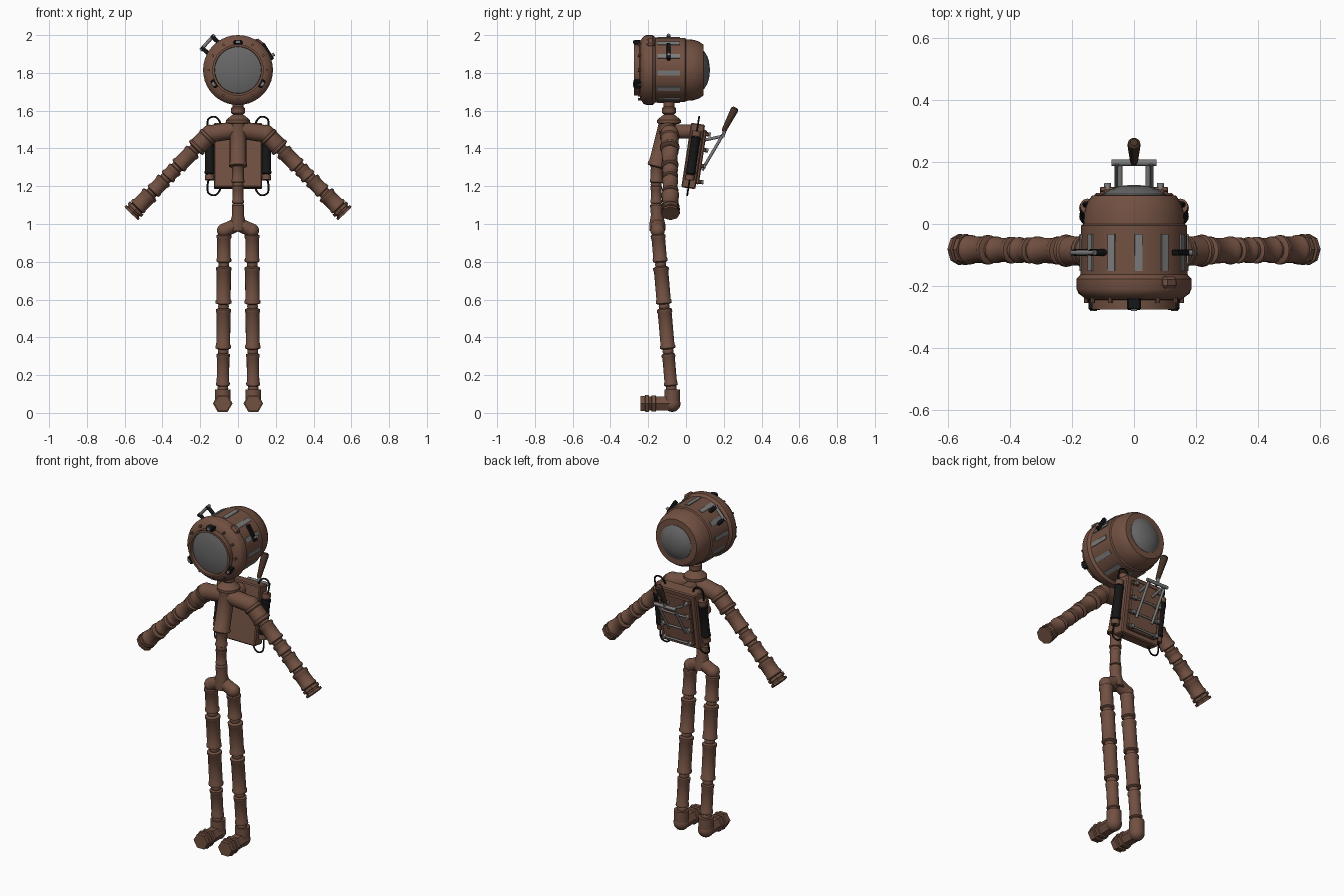
import bpy, bmesh, math
from mathutils import Vector, Matrix

cube = bpy.data.objects.get("Cube")
if cube:
    bpy.data.objects.remove(cube, do_unlink=True)


def material(name, r, g, b):
    m = bpy.data.materials.new(name)
    m.use_nodes = True
    m.diffuse_color = (r, g, b, 1)
    m.node_tree.nodes["Principled BSDF"].inputs["Base Color"].default_value = (r, g, b, 1)
    return m


BROWN = material("suit_brown", 0.165, 0.08, 0.053)
METAL = material("grey_metal", 0.2, 0.2, 0.2)
GLASS = material("visor_glass", 0.14, 0.14, 0.14)
BLACK = material("black_rubber", 0.008, 0.008, 0.008)
GRIP = material("grip_dark_brown", 0.06, 0.032, 0.02)
built = []


def finish(name, bm, mat):
    bmesh.ops.recalc_face_normals(bm, faces=bm.faces)
    mesh = bpy.data.meshes.new(name)
    bm.to_mesh(mesh)
    bm.free()
    mesh.materials.append(mat)
    ob = bpy.data.objects.new(name, mesh)
    bpy.context.collection.objects.link(ob)
    built.append(ob)
    return ob


def lathe(name, start, end, profile, mat=BROWN, sides=20):
    """Revolve (distance, radius) pairs about the line from start to end."""
    start, end = Vector(start), Vector(end)
    frame = Matrix.Translation(start) @ (end - start).to_track_quat('Z', 'Y').to_matrix().to_4x4()
    bm = bmesh.new()
    rings = []
    for d, r in profile:
        rings.append([bm.verts.new(frame @ Vector((r * math.cos(a), r * math.sin(a), d)))
                      for a in (math.tau * i / sides for i in range(sides))])
    for lo, hi in zip(rings, rings[1:]):
        for i in range(sides):
            j = (i + 1) % sides
            bm.faces.new((lo[i], lo[j], hi[j], hi[i]))
    bm.faces.new(rings[0])
    bm.faces.new(rings[-1])
    return finish(name, bm, mat)


def rod(name, a, b, r, mat=METAL, r2=None, sides=12):
    length = (Vector(b) - Vector(a)).length
    return lathe(name, a, b, [(0, r), (length, r2 or r)], mat, sides)


def segment(name, a, b, r, mat=BROWN):
    """Suit tube with a raised rim near each end."""
    n = (Vector(b) - Vector(a)).length
    e = 0.016
    return lathe(name, a, b, [(0, r * .75), (e * .4, r * 1.1), (e * 1.2, r * 1.1), (e * 1.6, r),
                              (n - e * 1.6, r), (n - e * 1.2, r * 1.1), (n - e * .4, r * 1.1), (n, r * .75)], mat)


def ball(name, loc, r, mat=BROWN):
    bm = bmesh.new()
    bmesh.ops.create_uvsphere(bm, u_segments=18, v_segments=10, radius=r,
                              matrix=Matrix.Translation(loc))
    return finish(name, bm, mat)


def box(name, size, frame, loc, mat=BROWN, bevel=0.0):
    bm = bmesh.new()
    bmesh.ops.create_cube(bm, size=1, matrix=frame @ Matrix.Translation(loc) @ Matrix.Diagonal((*size, 1)))
    if bevel:
        bmesh.ops.bevel(bm, geom=bm.edges[:], offset=bevel, segments=1, affect='EDGES')
    return finish(name, bm, mat)


def wire(name, points, r, mat):
    cu = bpy.data.curves.new(name, 'CURVE')
    cu.dimensions = '3D'
    cu.bevel_depth = r
    cu.bevel_resolution = 1
    sp = cu.splines.new('NURBS')
    sp.points.add(len(points) - 1)
    for p, co in zip(sp.points, points):
        p.co = (*co, 1)
    sp.use_endpoint_u = True
    sp.order_u = 3
    cu.materials.append(mat)
    bpy.context.collection.objects.link(bpy.data.objects.new(name, cu))


# Helmet shell, front visor and rear dome, turned about the y axis
HZ = 1.815
lathe("helmet_shell", (0, 0, HZ), (0, 1, HZ),
      [(-.25, .122), (-.275, .124), (-.275, .136), (-.245, .136), (-.243, .152), (-.225, .178), (-.21, .185),
       (-.177, .185), (-.162, .172), (-.005, .17), (0, .163), (.04, .16), (.07, .15), (.092, .135), (.094, .1)],
      sides=40)
lathe("front_visor", (0, 0, HZ), (0, 1, HZ),
      [(-.272, .01), (-.27, .05), (-.264, .09), (-.254, .123), (-.245, .123)], GLASS, 40)
lathe("rear_dome", (0, 0, HZ), (0, 1, HZ),
      [(.085, .102), (.096, .1), (.112, .075), (.122, .045), (.126, .012)], GLASS, 40)


def around(degrees):
    """Frame on the helmet whose local z points outward, clockwise from the top."""
    return Matrix.Translation((0, -.1, HZ)) @ Matrix.Rotation(math.radians(degrees), 4, 'Y')


for k in range(12):
    box("helmet_strip", (.025, .12, .008), around(5 + 30 * k), (0, .008, .171), METAL)
for ang in (0, 120, 240):
    f = around(ang)
    box("visor_clamp", (.045, .04, .024), f, (0, -.157, .146), BLACK, .004)
    box("visor_clamp_bolt", (.02, .046, .014), f, (0, -.158, .15), METAL)
for ang in range(30, 360, 30):
    f = around(ang)
    rod("collar_bolt", f @ Vector((0, -.155, .154)), f @ Vector((0, -.125, .154)), .007, BROWN, sides=8)
box("collar_bump", (.055, .04, .03), around(38), (0, -.088, .182), BROWN, .01)

# Raised grab bar on the right, folded bar on the left
f = around(-48)
rod("grab_bar", f @ Vector((-.055, .008, .218)), f @ Vector((.055, .008, .218)), .009)
for x in (-.04, .04):
    rod("grab_bar_post", f @ Vector((x, .008, .16)), f @ Vector((x, .008, .225)), .011, BLACK)
f = around(58)
box("folded_bar", (.1, .02, .022), f, (0, .008, .184), BLACK, .004)
rod("folded_bar_pin", f @ Vector((.03, .008, .17)), f @ Vector((.03, .008, .208)), .009)

# Neck, torso, waist and pelvis
lathe("neck", (0, -.09, 1.53), (0, -.09, 2),
      [(0, .05), (.005, .064), (.02, .064), (.045, .034), (.05, .026), (.058, .036), (.085, .036),
       (.092, .028), (.14, .028)])
segment("chest", (0, -.158, 1.3), (0, -.095, 1.55), .044)
segment("belly", (0, -.155, 1.325), (0, -.157, 1.215), .031)
ball("waist_joint", (0, -.158, 1.21), .029)
segment("waist", (0, -.158, 1.205), (0, -.158, 1.105), .028)
lathe("pelvis", (0, -.158, 1.11), (0, -.15, .965),
      [(0, .024), (.01, .033), (.06, .031), (.11, .042), (.145, .042)])

for s, side in ((1, "left"), (-1, "right")):
    # Arm
    def arm(t):
        return Vector((s * (.148 + .418 * t), -.087 + .005 * t, 1.477 - .422 * t))

    rod(side + "_shoulder_tube", (0, -.1, 1.5), arm(0), .046, BROWN, sides=20)
    ball(side + "_shoulder", arm(0), .049)
    cuts = (.0, .2, .42, .56, .74)
    for i, (a, b) in enumerate(zip(cuts, cuts[1:])):
        segment(side + "_arm_segment", arm(a + .01), arm(b - .01), (.047, .041, .038, .039)[i])
        ball(side + "_arm_joint", arm(b), .032)
    segment(side + "_forearm_cuff", arm(.75), arm(.93), .043)
    lathe(side + "_hand_ring", arm(.9), arm(1), [(0, .036), (.016, .036), (.018, .05), (.034, .05),
          (.036, .041), (.044, .041), (.046, .05), (.059, .05)], sides=8)

    # Leg
    hip = Vector((s * .074, -.15, .965))
    ankle = Vector((s * .08, -.078, .13))
    rod(side + "_hip_tube", (0, -.15, 1.0), hip, .036, BROWN, sides=20)
    ball(side + "_hip", hip, .038)
    cuts = (.01, .215, .48, .765, 1.0)
    for i, (a, b) in enumerate(zip(cuts, cuts[1:])):
        p, q = hip.lerp(ankle, a + .012), hip.lerp(ankle, b - .012)
        segment(side + "_leg_segment", p, q, (.036, .038, .037, .033)[i])
        ball(side + "_leg_joint", hip.lerp(ankle, b), .029)

    # Boot
    x = s * .081
    rod(side + "_boot_ankle", (x, -.073, .05), (x, -.073, .125), .042, BROWN, sides=16)
    ball(side + "_boot_heel", (x, -.073, .049), .044)
    lathe(side + "_boot_toe", (x, -.073, .05), (x, -1, .05),
          [(0, .042), (.085, .042), (.088, .05), (.108, .05), (.111, .043), (.122, .043),
           (.125, .052), (.142, .052), (.145, .046), (.167, .046)], sides=6)

# Backpack, leaning back
PACK = Matrix.Translation((0, .038, 1.36)) @ Matrix.Rotation(-.15, 4, 'X')
box("pack_body", (.255, .075, .345), PACK, (0, 0, 0), BROWN, .006)
box("pack_back_panel", (.2, .02, .29), PACK, (0, .042, 0), BROWN, .005)
rod("pack_mount", (0, -.11, 1.49), (0, .03, 1.49), .038, BROWN, sides=16)

for s in (1, -1):
    def at(x, y, z):
        return PACK @ Vector((s * x, y, z))

    segment("pack_side_bottle", at(.15, 0, -.1), at(.15, 0, .105), .024, BLACK)
    for z in (-.115, .12):
        rod("bottle_cap", at(.15, 0, z - .014), at(.15, 0, z + .014), .024, BROWN)
    for e in (1, -1):
        wire("pack_hose", [at(.155, 0, e * .12), at(.17, 0, e * .19), at(.135, 0, e * .215),
                           at(.1, 0, e * .2), at(.09, 0, e * .165)], .005, BLACK)
    for z in (-.13, -.045, .04, .125):
        rod("pack_peg", at(.085, .04, z), at(.085, .075, z), .011)
        box("pack_clip", (.05, .015, .02), PACK, (s * .085, .055, z), BROWN, .003)
    # Lever frame
    rod("frame_strut", at(.045, .04, .09), (s * .045, .195, 1.465), .008)
    rod("lever_arm", (s * .055, .085, 1.285), (s * .055, .197, 1.475), .008)

for z in (-.13, -.045, .04):
    rod("pack_pipe", PACK @ Vector((-.085, .062, z)), PACK @ Vector((.085, .062, z)), .006)
rod("frame_crossbar", (-.072, .197, 1.468), (.072, .197, 1.468), .01)
rod("lever_neck", (0, .195, 1.465), (0, .21, 1.51), .009)
lathe("lever_grip", (0, .198, 1.49), (0, .262, 1.615),
      [(0, .01), (.01, .013), (.12, .021), (.135, .02), (.142, .012)], GRIP, 14)

# Smooth the round surfaces while keeping edges crisp
bpy.ops.object.select_all(action='DESELECT')
for ob in built:
    ob.select_set(True)
bpy.context.view_layer.objects.active = built[0]
bpy.ops.object.shade_smooth_by_angle(angle=math.radians(35))
